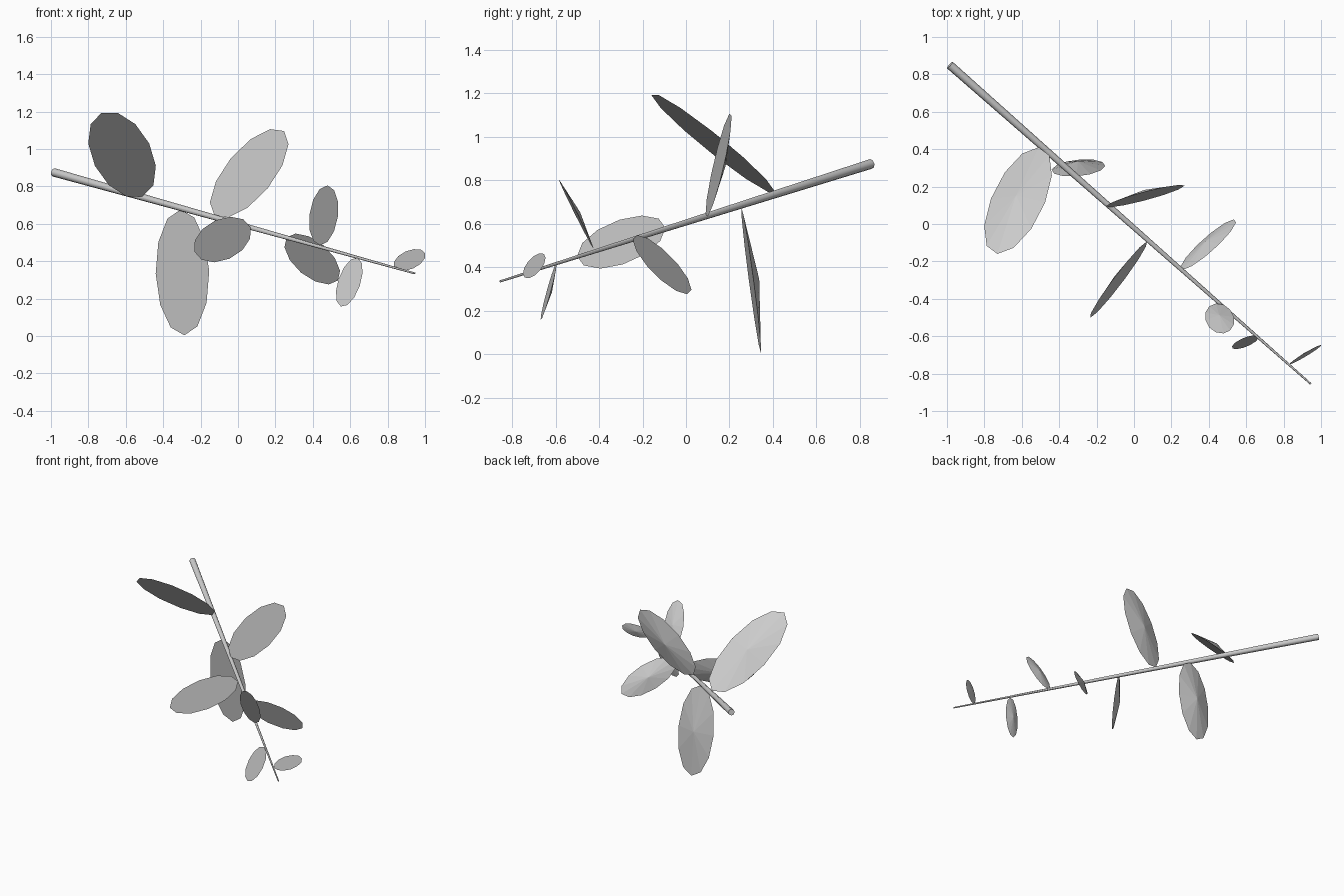
import bpy
import bmesh
from math import sin, cos, tau
from mathutils import Vector

default_cube = bpy.data.objects.get("Cube")
if default_cube:
    bpy.data.objects.remove(default_cube, do_unlink=True)

# One plain grey for the whole twig
grey = bpy.data.materials.new("plain grey")
grey.use_nodes = True
colour = (0.6, 0.6, 0.6, 1)
grey.diffuse_color = colour
grey.node_tree.nodes["Principled BSDF"].inputs["Base Color"].default_value = colour

ROOT = Vector((-0.985, 0.85, 0.875))
TIP = Vector((0.945, -0.855, 0.335))
ALONG = (TIP - ROOT).normalized()


def finish(name, bm):
    bmesh.ops.recalc_face_normals(bm, faces=bm.faces)
    mesh = bpy.data.meshes.new(name)
    bm.to_mesh(mesh)
    bm.free()
    mesh.materials.append(grey)
    obj = bpy.data.objects.new(name, mesh)
    bpy.context.scene.collection.objects.link(obj)
    return obj


def build_stem(sides=8):
    """Tapered straight stem running from root to tip, smooth with flat ends."""
    bm = bmesh.new()
    bmesh.ops.create_cone(bm, cap_ends=True, segments=sides, radius1=0.023,
                          radius2=0.005, depth=(TIP - ROOT).length)
    for face in bm.faces:
        face.smooth = len(face.verts) == 4
    for edge in bm.edges:
        edge.smooth = all(face.smooth for face in edge.link_faces)
    obj = finish("stem", bm)
    obj.rotation_mode = "QUATERNION"
    obj.rotation_quaternion = ALONG.to_track_quat("Z", "Y")
    obj.location = (ROOT + TIP) / 2


def build_leaf(name, centre, length, width, sides=12):
    """Oval leaf: flat on the tip side, a low fan of facets on the root side."""
    centre, length, width = Vector(centre), Vector(length), Vector(width)
    normal = length.cross(width).normalized()
    if normal.dot(ALONG) > 0:
        normal = -normal
    bm = bmesh.new()
    apex = bm.verts.new(centre + normal * length.length * 0.11)
    rim = []
    for i in range(sides):
        angle = tau * i / sides
        rim.append(bm.verts.new(centre + length * cos(angle) + width * sin(angle)))
    bm.faces.new(rim)
    for i, vert in enumerate(rim):
        bm.faces.new((apex, vert, rim[(i + 1) % sides]))
    finish(name, bm)


build_stem()

# Leaves from root to tip: centre, half length and half width vectors
leaves = [
    ((-.62, .125, .97), (-.11, -.285, .223), (.145, -.01, .06)),
    ((-.297, .3, .34), (.01, .045, -.336), (.143, .01, .006)),
    ((.06, .15, .87), (.186, .06, .226), (.098, .005, -.081)),
    ((-.083, -.298, .516), (-.15, -.203, -.065), (-.036, -.007, .103)),
    ((.397, -.11, .412), (.137, .135, -.115), (.06, .003, .073)),
    ((.458, -.505, .645), (.02, -.08, .16), (.076, .009, -.005)),
    ((.595, -.632, .288), (-.045, -.037, -.13), (.056, .004, -.02)),
    ((.917, -.698, .407), (.083, .052, .037), (-.021, -.002, .045)),
]
for number, (centre, length, width) in enumerate(leaves, start=1):
    build_leaf(f"leaf_{number}", centre, length, width)
